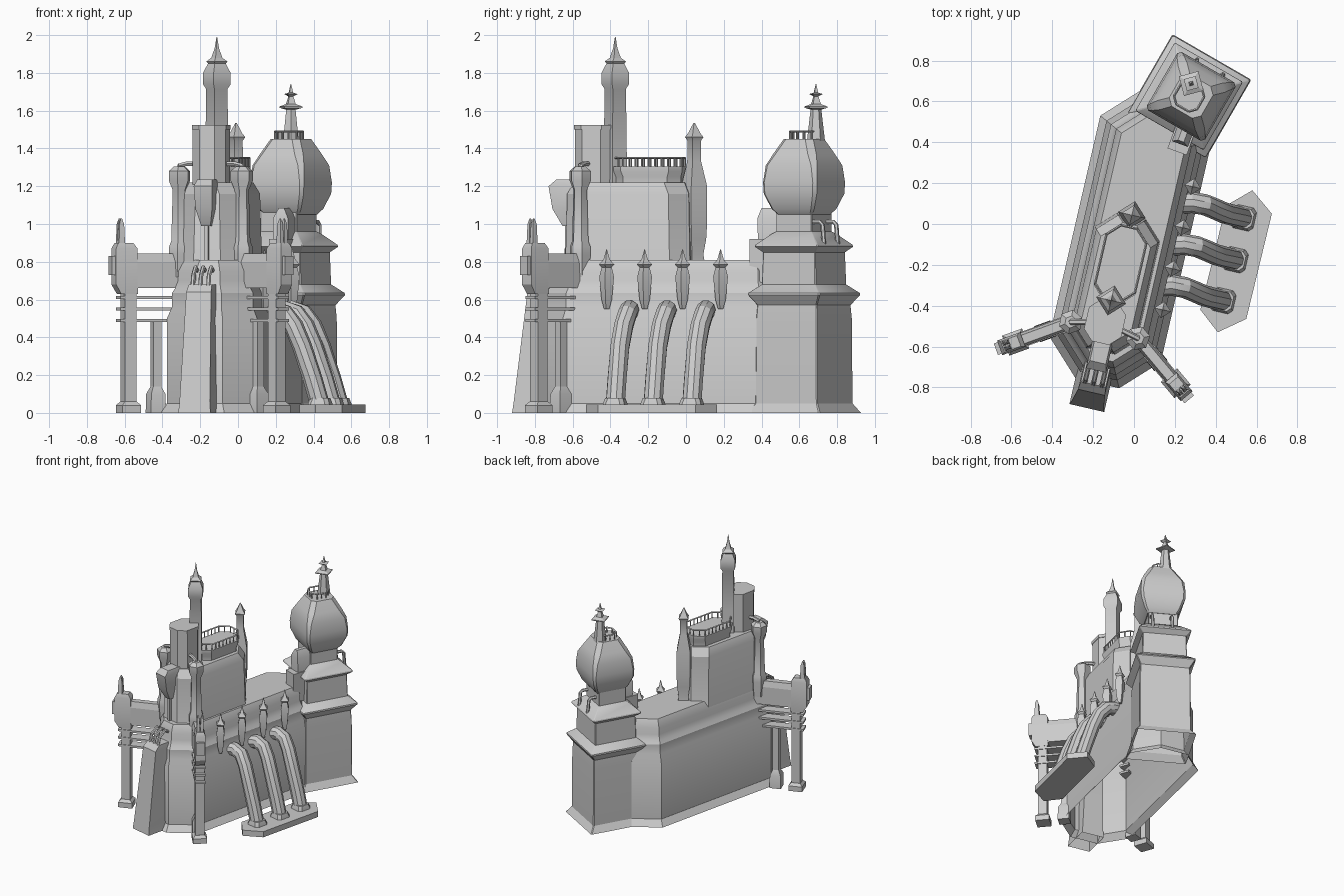
import bpy, bmesh, math
from mathutils import Vector, Matrix


def frame(cx, cy, deg):
    """Local plan frame: returns function mapping local x, y, z to world."""
    m = Matrix.Translation((cx, cy, 0)) @ Matrix.Rotation(math.radians(deg), 4, 'Z')
    return lambda x, y, z: m @ Vector((x, y, z))


def rect(F, x0, x1, y0, y1, z, ch=0.0):
    """Rectangular ring, optionally with chamfered corners (8 points)."""
    if ch == 0:
        return [F(x0, y0, z), F(x1, y0, z), F(x1, y1, z), F(x0, y1, z)]
    p = [(x0 + ch, y0), (x1 - ch, y0), (x1, y0 + ch), (x1, y1 - ch),
         (x1 - ch, y1), (x0 + ch, y1), (x0, y1 - ch), (x0, y0 + ch)]
    return [F(x, y, z) for x, y in p]


def box(F, x0, x1, y0, y1, z0, z1):
    return [rect(F, x0, x1, y0, y1, z0), rect(F, x0, x1, y0, y1, z1)]


def lathe(F, prof, n=4, x=0, y=0):
    """Profile of (radius, z) turned with n sides."""
    return [[F(x + r * math.cos(2 * math.pi * k / n), y + r * math.sin(2 * math.pi * k / n), z)
             for k in range(n)] for r, z in prof]


def tube(pts, r, n=8):
    """Round tube along a path of points."""
    pts = [Vector(p) for p in pts]
    rings = []
    for i, p in enumerate(pts):
        d = (pts[min(i + 1, len(pts) - 1)] - pts[max(i - 1, 0)]).normalized()
        a = d.cross(Vector((0, 0, 1)))
        a = a.normalized() if a.length > 0.01 else Vector((1, 0, 0))
        b = d.cross(a)
        rings.append([p + r * (a * math.cos(2 * math.pi * k / n) + b * math.sin(2 * math.pi * k / n))
                      for k in range(n)])
    return rings


def make(name, *solids, open_bottom=False):
    """One object from lofted solids (each a list of rings), capped at the ends."""
    bm = bmesh.new()
    for rings in solids:
        vs = [[bm.verts.new(p) for p in ring] for ring in rings]
        n = len(vs[0])
        for a, b in zip(vs, vs[1:]):
            for k in range(n):
                bm.faces.new((a[k], a[(k + 1) % n], b[(k + 1) % n], b[k]))
        if not open_bottom:
            bm.faces.new(vs[0][::-1])
        bm.faces.new(vs[-1])
    bmesh.ops.recalc_face_normals(bm, faces=bm.faces)
    me = bpy.data.meshes.new(name)
    bm.to_mesh(me)
    bm.free()
    ob = bpy.data.objects.new(name, me)
    bpy.context.collection.objects.link(ob)
    return ob


def railing(name, ring, height, per_unit=28):
    """Posts and a hand rail along a closed ring."""
    up = Vector((0, 0, height))
    parts = []
    for a, b in zip(ring, ring[1:] + ring[:1]):
        parts.append(tube([a + up, b + up], 0.006, 4))
        n = max(1, round((b - a).length * per_unit))
        for k in range(n):
            p = a.lerp(b, k / n)
            parts.append(tube([p, p + up], 0.005, 4))
    make(name, *parts)


H = frame(0, 0, -13)          # building axis: local y runs along the hull
T = frame(0.27, 0.625, -30)   # corner tower
W = frame(0, 0, 0)

# Stepped main hull, open underneath
hull = [(0, 0), (0.035, 0.05), (0.035, 0.50), (0.06, 0.56), (0.06, 0.635),
        (0.075, 0.66), (0.09, 0.70), (0.09, 0.75), (0.12, 0.81)]
make("main_hull", [rect(H, -0.28 + i, 0.28 - i, -0.80 + i, 0.65 - i, z, 0.17 - i * 0.5) for i, z in hull],
     open_bottom=True)

# Upper keep and its balcony
keep = [(0.19, 0.62), (0.165, 0.72), (0.155, 1.16), (0.125, 1.22)]
make("upper_keep", [rect(H, -0.02 - w, -0.02 + w, -0.48 - w, -0.13 + w, z, 0.09) for w, z in keep])
deck = [(0.095, 1.21), (0.095, 1.25), (0.105, 1.28), (0.105, 1.305)]
make("balcony", [rect(H, -0.02 - w, -0.02 + w, -0.29 - w, -0.12 + w, z, 0.06) for w, z in deck])
railing("balcony_railing", rect(H, -0.12, 0.08, -0.385, -0.02, 1.30, 0.06), 0.05)

# Front upper block
make("front_block", [rect(H, -0.12, 0.06, -0.60, -0.40, z, 0.05) for z in (1.2, 1.50)],
     [rect(H, -0.123, 0.063, -0.605, -0.395, z, 0.05) for z in (1.50, 1.525)])

# Tall front column and rear turret, four-sided
make("tall_column", lathe(H, [(0.065, 1.2), (0.062, 1.4), (0.058, 1.715), (0.075, 1.74), (0.075, 1.80),
                              (0.048, 1.85), (0.058, 1.86), (0.03, 1.88), (0.012, 1.93), (0.002, 1.99)],
                          4, -0.025, -0.39))
make("rear_turret", lathe(H, [(0.06, 0.78), (0.05, 0.84), (0.065, 0.92), (0.07, 1.0), (0.07, 1.20),
                              (0.038, 1.33), (0.036, 1.44), (0.05, 1.46), (0.034, 1.48), (0.004, 1.535)],
                          4, -0.02, 0.04))

# Front buttress, claws and nose bracket
make("front_buttress",
     [rect(H, -0.11, 0.065, -0.93, -0.70, 0), rect(H, -0.105, 0.06, -0.922, -0.70, 0.06),
      rect(H, -0.085, 0.05, -0.85, -0.66, 0.64), rect(H, -0.08, 0.045, -0.81, -0.64, 0.68)],
     open_bottom=True)
make("front_claws", *[tube([H(x, -0.64, 0.72), H(x, -0.74, 0.77), H(x, -0.79, 0.73), H(x, -0.81, 0.66)], 0.012, 6)
                      for x in (-0.06, -0.018, 0.025)])
make("nose_bracket",
     [rect(H, -0.045, 0.005, -0.67, -0.58, 0.99), rect(H, -0.065, 0.025, -0.72, -0.58, 1.08),
      rect(H, -0.07, 0.03, -0.74, -0.58, 1.20), rect(H, -0.06, 0.02, -0.70, -0.58, 1.235)],
     box(H, -0.03, -0.01, -0.66, -0.6, 0.7, 1.0))

# Corner tower, open underneath
tower = [(0.223, 0), (0.19, 0.05), (0.187, 0.50), (0.182, 0.57), (0.22, 0.625), (0.218, 0.635), (0.165, 0.68),
         (0.16, 0.85), (0.193, 0.88), (0.19, 0.89), (0.13, 0.945), (0.108, 0.96), (0.108, 1.08)]
make("corner_tower", [rect(T, -h, h, -h, h, z, h * 0.03) for h, z in tower], open_bottom=True)
B = frame(0.28, 0.625, -30)
bulb = [(0.105, 1.05, 0.1), (0.13, 1.08, 0.1), (0.162, 1.16, 0.1), (0.165, 1.22, 0.1),
        (0.157, 1.31, 0.15), (0.132, 1.37, 0.25), (0.09, 1.45, 0.35)]
make("tower_bulb", [rect(B, -h, h, -h, h, z, h * c) for h, z, c in bulb])
railing("bulb_railing", rect(T, -0.065, 0.065, -0.065, 0.065, 1.44, 0.03), 0.05, 30)
S = frame(0.28, 0.688, -30)
make("tower_spire", lathe(S, [(0.055, 1.34), (0.05, 1.42), (0.028, 1.61)], 6),
     lathe(S, [(0.03, 1.605), (0.07, 1.615), (0.07, 1.622), (0.03, 1.635), (0.014, 1.68)]),
     lathe(S, [(0.014, 1.675), (0.042, 1.688), (0.014, 1.695), (0.002, 1.74)]))
make("tower_hooks",
     *[tube([T(x, 0.09, 1.01), T(x, 0.15, 1.01), T(x, 0.165, 0.995), T(x, 0.175, 0.88)], 0.012, 6)
       for x in (-0.055, 0.09)])
O = frame(0.235, 0.42, -20)
make("tower_oriel", box(O, -0.05, 0.05, -0.07, 0.08, 0.69, 0.92),
     [rect(O, -0.042, 0.042, -0.025, 0.12, 0.88), rect(O, -0.042, 0.042, -0.03, 0.12, 1.03),
      rect(O, -0.015, 0.015, -0.015, 0.12, 1.085)])

# Two front arms with outer piers, and the pipes standing on their roots
for side, cx, cy, deg in (("left", -0.31, -0.48, 200), ("right", 0.02, -0.56, -50)):
    A = frame(cx, cy, deg)
    make(side + "_arm_beam", box(A, -0.1, 0.29, -0.034, 0.034, 0.66, 0.80),
         [rect(A, -0.05, 0.29, -0.034, 0.034, 0.80), rect(A, -0.05, 0.29, -0.022, 0.022, 0.845)])
    make(side + "_arm_head", [rect(A, 0.245, 0.34, -0.034, 0.034, 0.63), rect(A, 0.25, 0.37, -0.038, 0.038, 0.68),
                              rect(A, 0.25, 0.37, -0.038, 0.038, 0.87), rect(A, 0.27, 0.355, -0.028, 0.028, 0.90)],
         box(A, 0.36, 0.39, -0.03, 0.03, 0.73, 0.83))
    make(side + "_arm_finial", *[[rect(A, 0.315, 0.35, y - 0.012, y + 0.012, 0.88),
                                  rect(A, 0.32, 0.345, y - 0.009, y + 0.009, 1.0),
                                  rect(A, 0.33, 0.336, y - 0.002, y + 0.002, 1.03)] for y in (-0.014, 0.014)])
    make(side + "_outer_pier", box(A, 0.255, 0.32, -0.033, 0.033, 0.03, 0.66),
         [rect(A, 0.287 - h, 0.287 + h, -h, h, z) for h, z in ((0.052, 0), (0.052, 0.04), (0.034, 0.06))])
    make(side + "_inner_pier", box(A, 0.11, 0.155, -0.022, 0.022, 0.05, 0.48),
         [rect(A, 0.133 - h, 0.133 + h, -h, h, z) for h, z in ((0.042, 0), (0.04, 0.10), (0.022, 0.14))])
    make(side + "_arm_rails", *[box(A, 0.0, 0.345, -0.038, 0.038, z - 0.008, z + 0.008)
                                for z in (0.49, 0.55, 0.61)])
    make(side + "_pipe", lathe(A, [(0.05, 0.72), (0.058, 0.84), (0.058, 0.88), (0.046, 0.91), (0.038, 1.18),
                                   (0.06, 1.23), (0.06, 1.28), (0.03, 1.305)], 6))
    top = W(cx, cy, 1.28)
    end = H(-0.03, -0.50, 1.32)
    make(side + "_pipe_link", tube([top, top + Vector((0, 0, 0.03)), top.lerp(end, 0.25) + Vector((0, 0, 0.03)),
                                    end], 0.014, 6))

# Side pipes running down to a base slab
slab = [(0.58, 0.165), (0.675, 0.05), (0.55, -0.465), (0.41, -0.53), (0.325, -0.42), (0.45, 0.09)]
make("pipe_slab", [[W(x, y, z) for x, y in slab] for z in (0, 0.045)])
for i, (x, y) in enumerate([(0.555, 0.03), (0.515, -0.175), (0.455, -0.375)]):
    path = [(-0.36, 0.07, 0.53), (-0.27, 0.075, 0.545), (-0.21, 0.065, 0.525), (-0.16, 0.045, 0.46),
            (-0.115, 0.025, 0.35), (-0.06, 0.01, 0.18), (-0.02, 0.0, 0.04)]
    make(f"side_pipe_{i + 1}", tube([(x + a, y + b, c) for a, b, c in path], 0.052, 10))
    F = frame(x - 0.02, y, -13)
    make(f"side_pipe_foot_{i + 1}", [rect(F, -h, h, -h, h, z, 0.02) for h, z in
                                     ((0.06, 0.03), (0.058, 0.05), (0.048, 0.08))])

# Small pinnacles along the right side
for i in range(4):
    t = i / 3
    P = frame(0.14 + 0.147 * t, -0.42 + 0.603 * t, -13)
    make(f"pinnacle_{i + 1}", lathe(P, [(0.014, 0.55), (0.028, 0.60), (0.04, 0.72), (0.026, 0.775)]),
         lathe(P, [(0.026, 0.77), (0.042, 0.785), (0.018, 0.81), (0.002, 0.865)]))

# Smooth shading with sharp edges kept
bpy.ops.object.select_all(action='SELECT')
bpy.context.view_layer.objects.active = bpy.context.selected_objects[0]
bpy.ops.object.shade_smooth_by_angle(angle=math.radians(28))
